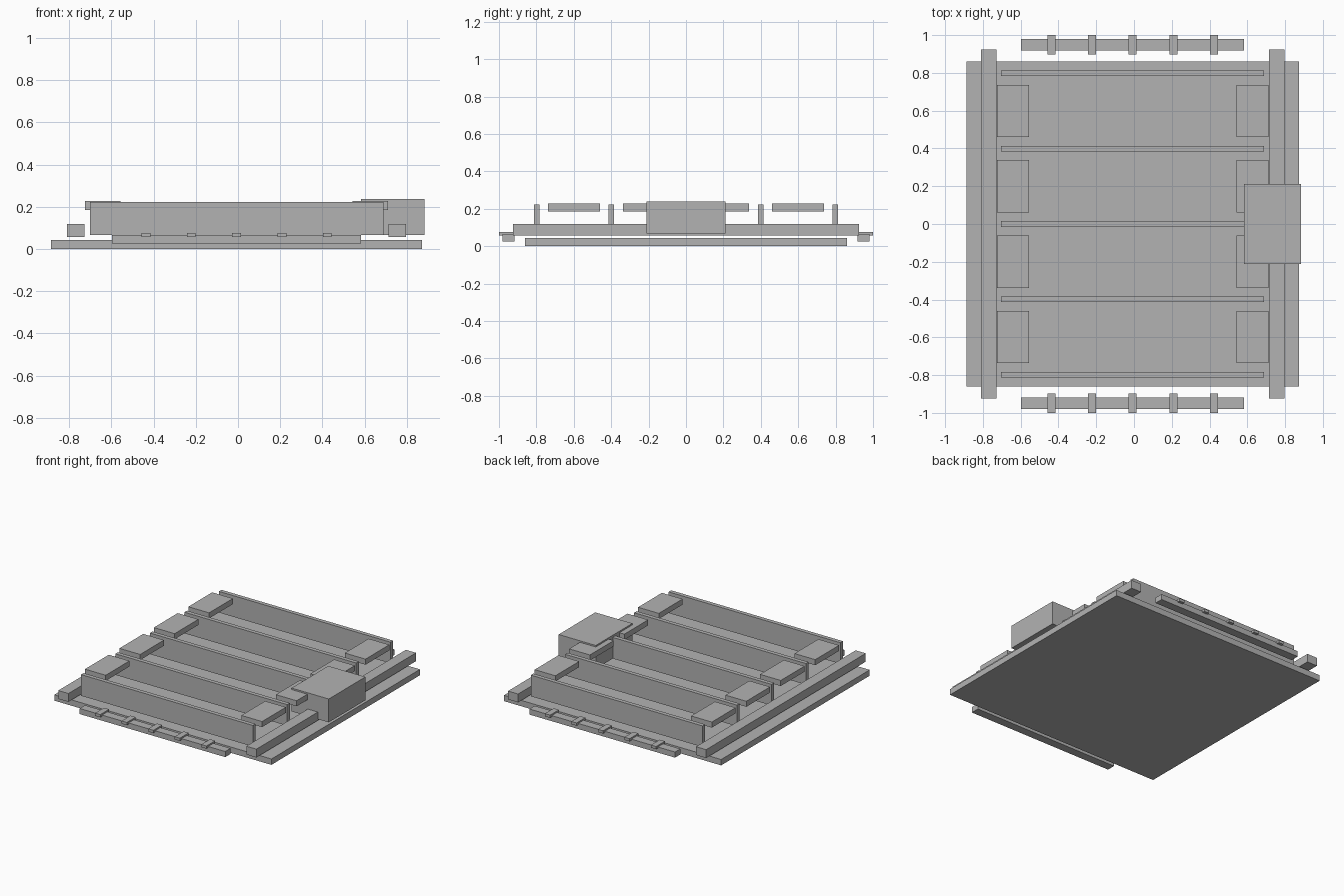
import bpy

cube = bpy.data.objects.get("Cube")
if cube:
    bpy.data.objects.remove(cube, do_unlink=True)

grey = bpy.data.materials.new("plain_grey")
grey.use_nodes = True
colour = (0.45, 0.45, 0.45, 1)
grey.diffuse_color = colour
grey.node_tree.nodes["Principled BSDF"].inputs["Base Color"].default_value = colour

MID = -0.007  # centre line of the frame; the side box sticks out past it


def box(name, x, y, z):
    """Box from (min, max) pairs along each axis."""
    spans = (x, y, z)
    bpy.ops.mesh.primitive_cube_add(size=1, location=[(a + b) / 2 for a, b in spans])
    ob = bpy.context.object
    ob.name = name
    ob.scale = [b - a for a, b in spans]
    bpy.ops.object.transform_apply(location=False, rotation=False, scale=True)
    ob.data.materials.append(grey)
    return ob


def around(centre, half):
    return (centre - half, centre + half)


# Base plate
box("base_plate", around(MID, 0.88), around(0, 0.86), (0, 0.043))

# Upright cross slats
for i in range(5):
    box(f"cross_slat_{i + 1}", around(MID, 0.696), around((i - 2) * 0.399, 0.015), (0.067, 0.222))

# Side rails with a row of pads between the slats
for side, s in (("right", -1), ("left", 1)):
    box(f"{side}_rail", around(MID + s * 0.762, 0.041), around(0, 0.924), (0.058, 0.119))
    for i in range(4):
        box(f"{side}_pad_{i + 1}", around(MID + s * 0.634, 0.084),
            around((i - 1.5) * 0.399, 0.138), (0.186, 0.227))

# End bars with small cross tabs
for end, s in (("front", -1), ("back", 1)):
    box(f"{end}_bar", around(MID, 0.59), around(s * 0.949, 0.031), (0.025, 0.066))
    for i in range(5):
        box(f"{end}_tab_{i + 1}", around(MID + (i - 2) * 0.215, 0.021),
            around(s * 0.949, 0.051), (0.057, 0.077))

# Box on the left rail
box("side_box", (0.583, 0.884), around(0, 0.212), (0.067, 0.238))
